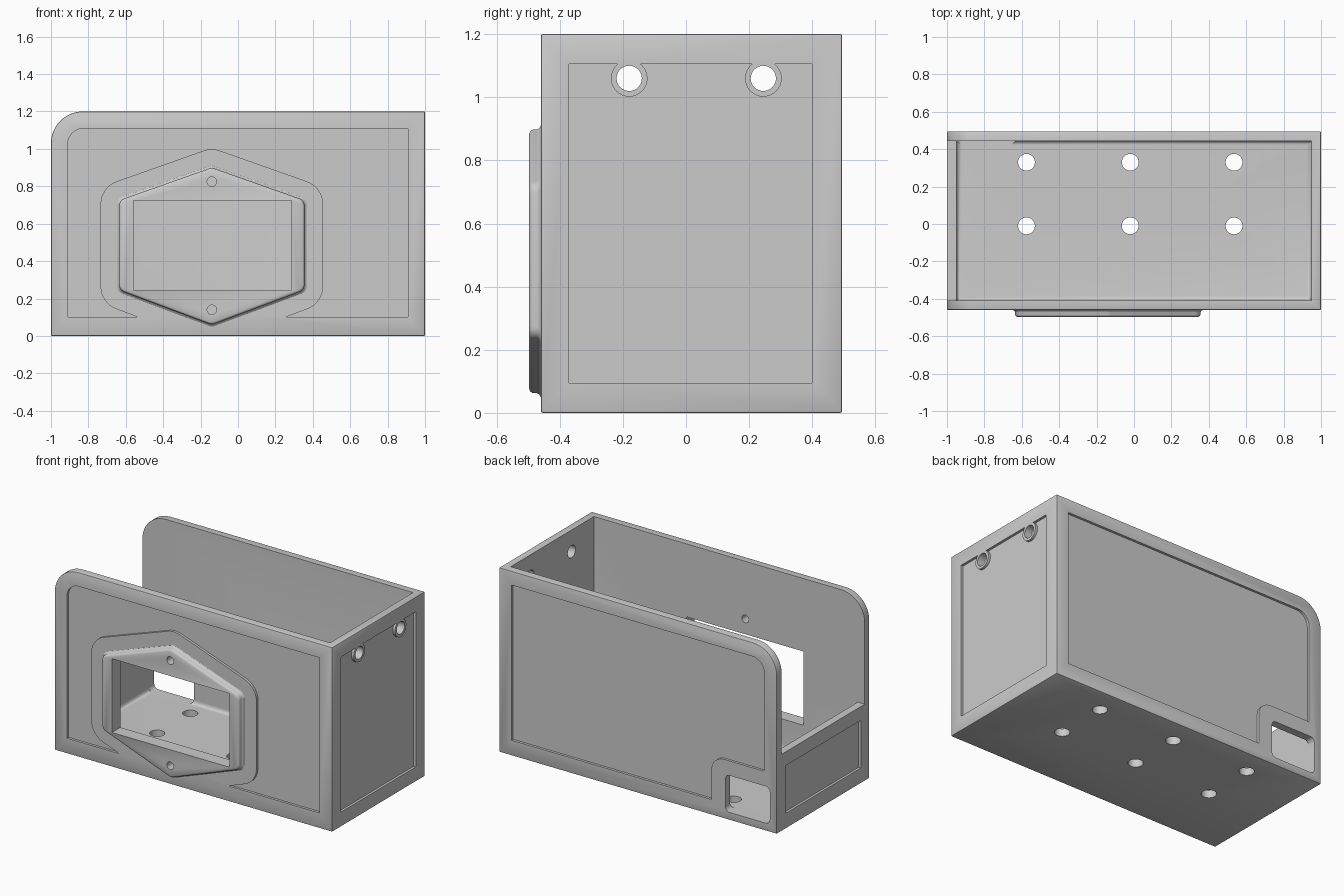
import bpy, bmesh, math
from mathutils import Vector

cube = bpy.data.objects.get("Cube")
if cube:
    bpy.data.objects.remove(cube, do_unlink=True)

grey = bpy.data.materials.new("plain grey")
grey.use_nodes = True
GREY = (0.6, 0.6, 0.6, 1)
grey.diffuse_color = GREY
grey.node_tree.nodes["Principled BSDF"].inputs["Base Color"].default_value = GREY

FRONT, BACK, LOW, HIGH = -0.46, 0.495, 0.0, 1.2
WALL, DEPTH = 0.05, 0.016


def rounded(points, radii, steps=8):
    """Replace each corner of an outline by an arc."""
    out = []
    for i, p in enumerate(points):
        p = Vector(p)
        r = radii[i] if isinstance(radii, (list, tuple)) else radii
        if r <= 0:
            out.append(p)
            continue
        a = (Vector(points[i - 1]) - p).normalized()
        b = (Vector(points[(i + 1) % len(points)]) - p).normalized()
        half = a.angle(b) / 2
        centre = p + (a + b).normalized() * r / math.sin(half)
        start = p + a * r / math.tan(half) - centre
        end = p + b * r / math.tan(half) - centre
        turn = math.pi - 2 * half
        for k in range(steps + 1):
            t = k / steps
            out.append(centre + (start * math.sin((1 - t) * turn)
                                 + end * math.sin(t * turn)) / math.sin(turn))
    return out


def offset(points, d):
    """Grow a convex counter-clockwise outline by d."""
    out = []
    for i, p in enumerate(points):
        p = Vector(p)
        e1 = (p - Vector(points[i - 1])).normalized()
        e2 = (Vector(points[(i + 1) % len(points)]) - p).normalized()
        n1, n2 = Vector((e1.y, -e1.x)), Vector((e2.y, -e2.x))
        out.append(p + (n1 + n2) * d / (1 + n1.dot(n2)))
    return out


def rect(a0, b0, a1, b1):
    return [(a0, b0), (a1, b0), (a1, b1), (a0, b1)]


def circle(a, b, r, n=32):
    return [(a + r * math.cos(2 * math.pi * k / n), b + r * math.sin(2 * math.pi * k / n))
            for k in range(n)]


def loft(name, rings, axis):
    """Closed solid through rings of (outline, position along the axis)."""
    place = {"x": lambda a, b, c: (c, a, b),
             "y": lambda a, b, c: (a, c, b),
             "z": lambda a, b, c: (a, b, c)}[axis]
    bm = bmesh.new()
    loops = [[bm.verts.new(place(p[0], p[1], c)) for p in pts] for pts, c in rings]
    n = len(loops[0])
    for lower, upper in zip(loops, loops[1:]):
        for i in range(n):
            j = (i + 1) % n
            bm.faces.new((lower[i], lower[j], upper[j], upper[i]))
    bm.faces.new(loops[0])
    bm.faces.new(loops[-1])
    bmesh.ops.recalc_face_normals(bm, faces=bm.faces)
    mesh = bpy.data.meshes.new(name)
    bm.to_mesh(mesh)
    bm.free()
    obj = bpy.data.objects.new(name, mesh)
    bpy.context.collection.objects.link(obj)
    mesh.materials.append(grey)
    return obj


def prism(name, pts, axis, lo, hi):
    return loft(name, [(pts, lo), (pts, hi)], axis)


def apply(obj, mod):
    bpy.ops.object.select_all(action="DESELECT")
    obj.select_set(True)
    bpy.context.view_layer.objects.active = obj
    bpy.ops.object.modifier_apply(modifier=mod.name)


def cut(targets, cutter):
    """Subtract the cutter from each target, then discard it."""
    for obj in targets:
        mod = obj.modifiers.new("cut", "BOOLEAN")
        mod.operation, mod.solver, mod.object = "DIFFERENCE", "EXACT", cutter
        apply(obj, mod)
    bpy.data.objects.remove(cutter, do_unlink=True)


# Outer shell with one rounded upper corner and softened edges
case = prism("case", rounded(rect(-1, LOW, 1, HIGH), [0, 0, 0, 0.17], 12), "y", FRONT, BACK)
bevel = case.modifiers.new("soft_edges", "BEVEL")
bevel.width, bevel.segments, bevel.angle_limit = 0.006, 2, math.radians(40)
apply(case, bevel)

# Open cavity with a filleted floor edge
inner = rect(-1 + WALL, FRONT + WALL, 1 - WALL, BACK - WALL)
fillet = 0.025
rings = []
for k in range(5):
    t = k / 4 * math.pi / 2
    rings.append((offset(inner, -fillet * (1 - math.sin(t))),
                  WALL + fillet * (1 - math.cos(t))))
cut([case], loft("cavity", rings + [(inner, 1.5)], "z"))

# Low end wall
cut([case], prism("end_gap", rect(FRONT + WALL, 0.5, BACK - WALL, 1.5), "x", -1.2, -0.9))

# Raised hexagonal window surround
hexagon = [(-0.14, 0.06), (0.355, 0.245), (0.355, 0.725),
           (-0.14, 0.9), (-0.635, 0.725), (-0.635, 0.245)]
steps = [(0.012, 0), (0.004, 0.005), (0, 0.013), (0, 0.026), (-0.004, 0.033), (-0.012, 0.037)]
bezel = loft("window_bezel", [(rounded(offset(hexagon, d), 0.04, 5), FRONT - h)
                              for d, h in steps], "y")

# Recessed front panel, keeping a border round the hexagon
panel_shape = rounded(rect(-0.91, 0.1, 0.91, 1.11), [0, 0, 0, 0.085])
panel = prism("front_panel", panel_shape, "y", FRONT - 0.1, FRONT + DEPTH)
cut([panel], prism("hexagon_border", rounded(offset(hexagon, 0.1), 0.13), "y", -1, 0))
cut([case], panel)

# Recessed back panel, keeping a border round the cable opening
panel = prism("back_panel", panel_shape, "y", BACK - DEPTH, BACK + 0.1)
cut([panel], prism("opening_border", rounded(rect(-1.2, -0.2, -0.53, 0.385), [0, 0, 0.09, 0]),
                   "y", 0, 1))
cut([case], panel)

# Recessed right panel, keeping round bosses at the two holes
panel = prism("right_panel", rect(-0.37, 0.095, 0.4, 1.105), "x", 1 - DEPTH, 1.1)
for y in (-0.18, 0.245):
    cut([panel], prism("boss", circle(y, 1.06, 0.058), "x", 0.5, 1.5))
cut([case], panel)
for y in (-0.18, 0.245):
    cut([case], prism("side_hole", circle(y, 1.06, 0.04), "x", 0.8, 1.2))

# Recessed panel on the low end wall
cut([case], prism("left_panel", rect(-0.37, 0.1, 0.4, 0.41), "x", -1.1, -1 + DEPTH))

# Cable opening at the back
cut([case], prism("cable_opening", rounded(rect(-0.95, WALL, -0.63, 0.29), 0.03),
                  "y", BACK - 0.1, BACK + 0.1))

# Window and its two screw holes
cut([case, bezel], prism("window", rect(-0.56, 0.245, 0.285, 0.725), "y", -0.6, -0.35))
for z in (0.14, 0.825):
    cut([case, bezel], prism("screw_hole", circle(-0.14, z, 0.025), "y", -0.6, -0.35))

# Floor holes
for x in (-0.575, -0.02, 0.535):
    for y in (-0.01, 0.33):
        cut([case], prism("floor_hole", circle(x, y, 0.045), "z", -0.1, 0.1))

for obj in (case, bezel):
    bpy.ops.object.select_all(action="DESELECT")
    obj.select_set(True)
    bpy.context.view_layer.objects.active = obj
    bpy.ops.object.shade_smooth_by_angle(angle=math.radians(35))
